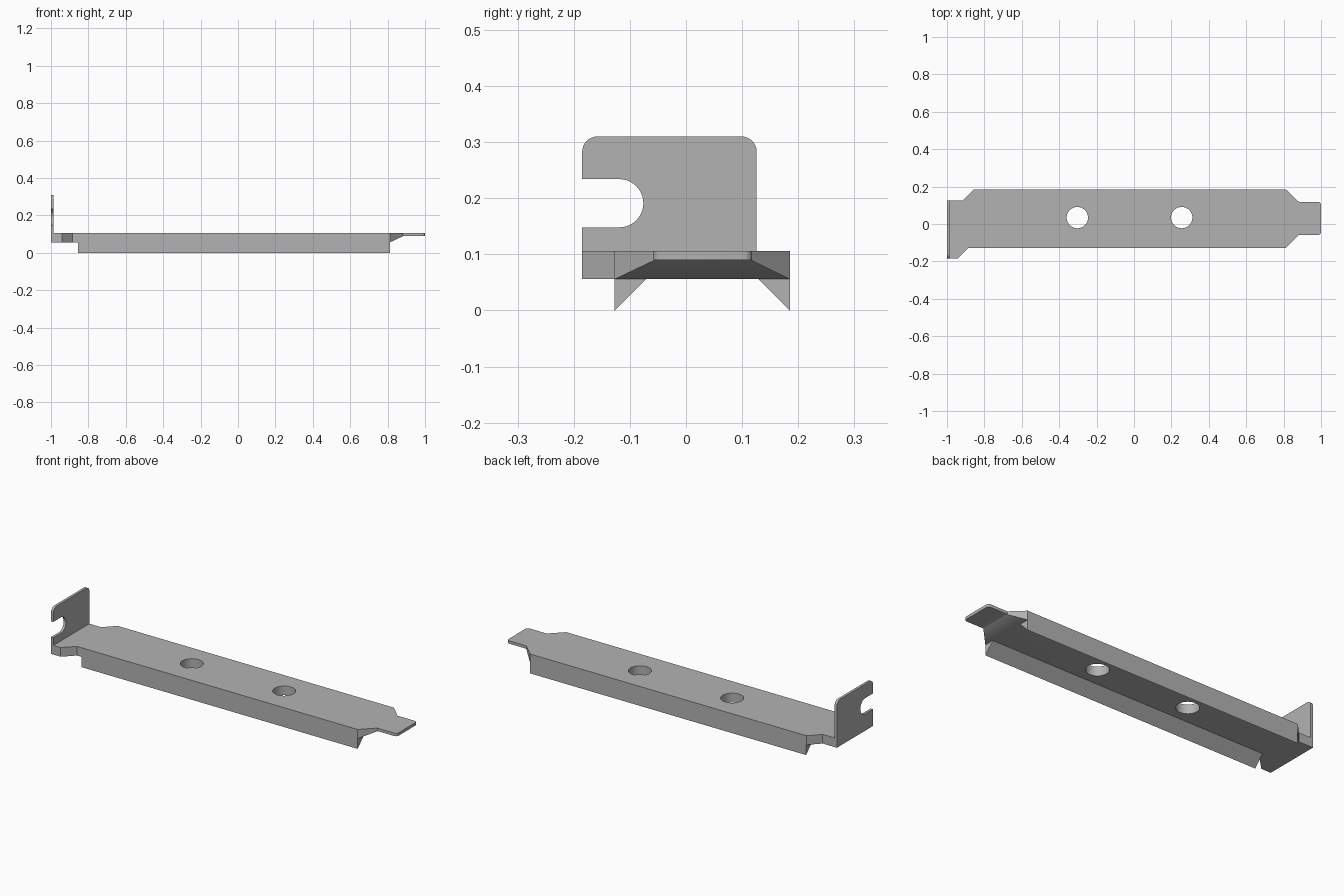
import bpy, bmesh
from math import pi, cos, sin
from mathutils import Vector

cube = bpy.data.objects.get("Cube")
if cube:
    bpy.data.objects.remove(cube, do_unlink=True)

steel = bpy.data.materials.new("grey_steel")
steel.use_nodes = True
GREY = (0.45, 0.45, 0.45, 1)
steel.diffuse_color = GREY
steel.node_tree.nodes["Principled BSDF"].inputs["Base Color"].default_value = GREY


def arc(cx, cy, r, start, end, steps=8):
    angles = [start + (end - start) * i / steps for i in range(steps + 1)]
    return [(cx + r * cos(a), cy + r * sin(a)) for a in angles]


def prism(name, points, axis, low, high):
    """Extrude a 2D outline along an axis; outline uses the other two axes in order."""
    def place(p, depth):
        co = list(p)
        co.insert("xyz".index(axis), depth)
        return Vector(co)
    bm = bmesh.new()
    face = bm.faces.new([bm.verts.new(place(p, low)) for p in points])
    top = bmesh.ops.extrude_face_region(bm, geom=[face])["geom"]
    verts = [g for g in top if isinstance(g, bmesh.types.BMVert)]
    bmesh.ops.translate(bm, verts=verts, vec=place((0, 0), high - low))
    bmesh.ops.recalc_face_normals(bm, faces=bm.faces)
    mesh = bpy.data.meshes.new(name)
    bm.to_mesh(mesh)
    bm.free()
    mesh.materials.append(steel)
    obj = bpy.data.objects.new(name, mesh)
    bpy.context.collection.objects.link(obj)
    return obj


def cut(obj, cutter):
    mod = obj.modifiers.new("cut", "BOOLEAN")
    mod.operation, mod.solver, mod.object = "DIFFERENCE", "EXACT", cutter
    bpy.context.view_layer.objects.active = obj
    bpy.ops.object.modifier_apply(modifier=mod.name)
    bpy.data.objects.remove(cutter, do_unlink=True)


FRONT, BACK = -0.127, 0.185
UNDER, TOP = 0.056, 0.106

# Base plate with a narrow rounded tongue at one end and an offset foot at the other
r = 0.015
outline = [(-1, -0.185), (-0.942, -0.185), (-0.884, FRONT), (0.812, FRONT), (0.882, -0.058)]
outline += arc(1 - r, -0.058 + r, r, -pi / 2, 0, 5)
outline += arc(1 - r, 0.118 - r, r, 0, pi / 2, 5)
outline += [(0.882, 0.118), (0.812, BACK), (-0.857, BACK), (-0.914, 0.126), (-1, 0.126)]
plate = prism("base_plate", outline, "z", UNDER, TOP)

# Thin the tongue from below with a sloped shoulder
wedge = [(0.77, 0.036), (0.885, 0.09), (1.1, 0.09), (1.1, 0.036)]
cut(plate, prism("tongue_cutter", wedge, "y", -0.4, 0.4))

# Two round holes
for x in (-0.303, 0.255):
    circle = arc(x, 0.034, 0.057, 0, 2 * pi, 48)[:-1]
    cut(plate, prism("hole_cutter", circle, "z", -0.1, 0.3))

# Triangular ribs under both long edges
for name, edge, inner in (("front_rib", FRONT, -0.071), ("back_rib", BACK, 0.129)):
    prism(name, [(edge, 0), (edge, UNDER), (inner, UNDER)], "x", -0.855, 0.812)

# Upright mounting tab with rounded corners and an open slot
c = 0.027
tab = [(-0.185, TOP), (0.126, TOP)]
tab += arc(0.126 - c, 0.31 - c, c, 0, pi / 2)
tab += arc(-0.185 + c, 0.31 - c, c, pi / 2, pi)
tab += [(-0.185, 0.234)] + arc(-0.119, 0.191, 0.043, pi / 2, -pi / 2, 20) + [(-0.185, 0.148)]
upright = prism("mounting_tab", tab, "x", -1, -0.986)

# Smooth the curved walls only
for obj in (plate, upright):
    bpy.ops.object.select_all(action="DESELECT")
    obj.select_set(True)
    bpy.context.view_layer.objects.active = obj
    bpy.ops.object.shade_smooth_by_angle(angle=pi / 7)
